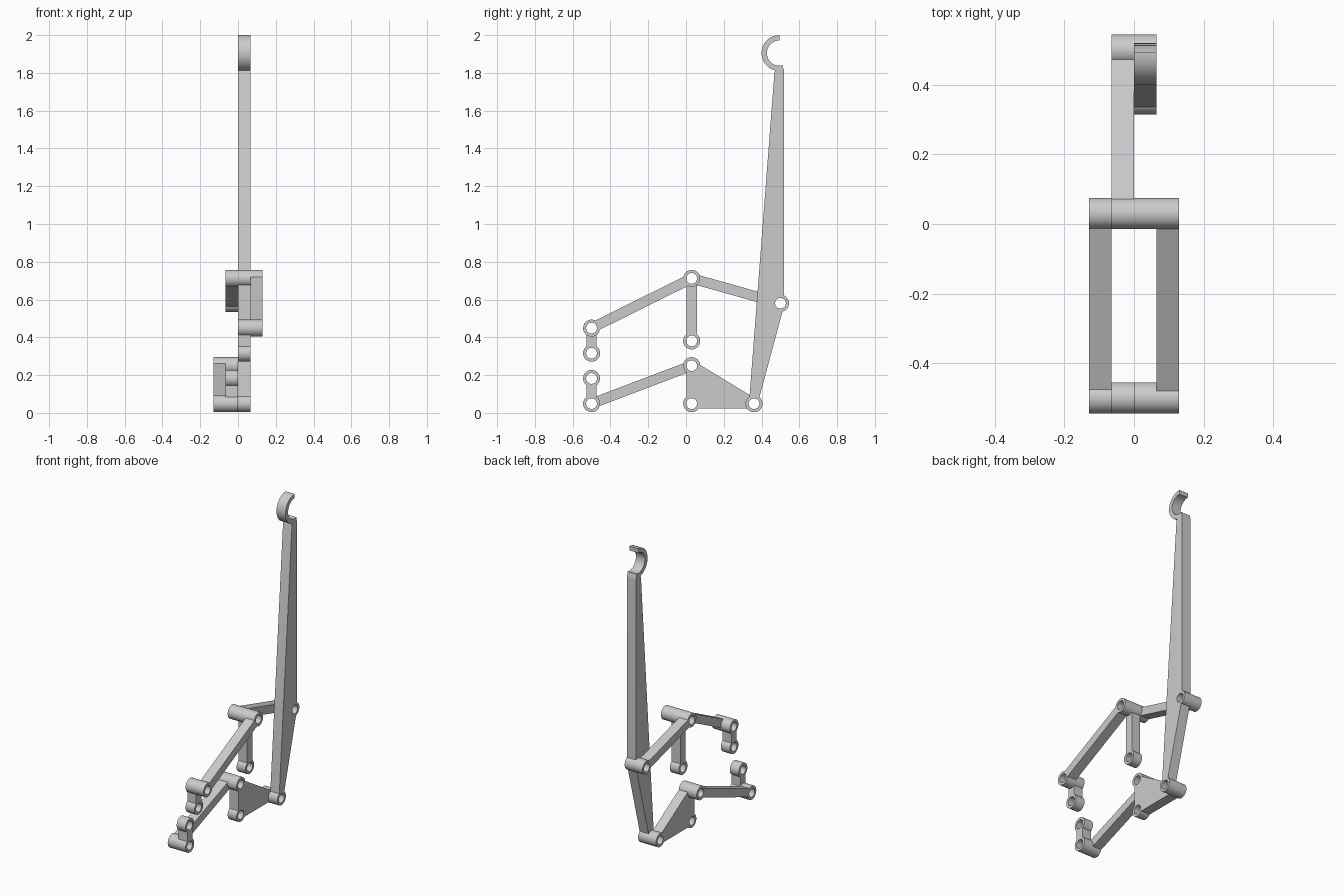
import bpy, bmesh
from math import sin, cos, asin, atan2, radians, tau
from mathutils import Vector

if "Cube" in bpy.data.objects:
    bpy.data.objects.remove(bpy.data.objects["Cube"])

T = 0.065                              # thickness of one layer
R_OUT, R_HOLE, R_CUT = 0.045, 0.0285, 0.038
W = 0.027                              # half width of a link

# pivot centres in (y, z)
PIVOTS = {
    "front_upper": (-0.5, 0.449), "front_upper_end": (-0.5, 0.316),
    "front_lower_end": (-0.5, 0.182), "front_lower": (-0.5, 0.049),
    "top": (0.03, 0.712), "hanger_end": (0.03, 0.381),
    "plate_top": (0.03, 0.25), "plate_corner": (0.03, 0.049),
    "lever_base": (0.36, 0.049), "lever_mid": (0.5, 0.58),
}
# first and last layer spanned by each bushing; layer 0 starts at x = 0
SPANS = {
    "front_upper": (0, 1), "front_upper_end": (0, 0),
    "front_lower_end": (-1, -1), "front_lower": (-2, -1),
    "top": (-1, 1), "hanger_end": (0, 0),
    "plate_top": (-2, -1), "plate_corner": (-1, -1),
    "lever_base": (-1, 0), "lever_mid": (-1, 0),
}


def finish(name, bm):
    bmesh.ops.recalc_face_normals(bm, faces=bm.faces[:])
    mesh = bpy.data.meshes.new(name)
    bm.to_mesh(mesh)
    bm.free()
    ob = bpy.data.objects.new(name, mesh)
    bpy.context.collection.objects.link(ob)
    bpy.ops.object.select_all(action='DESELECT')
    ob.select_set(True)
    bpy.context.view_layer.objects.active = ob
    bpy.ops.object.shade_smooth_by_angle(angle=radians(30))
    return ob


def arc(c, r, a0, a1, n):
    return [(c[0] + r * cos(a0 + (a1 - a0) * i / n),
             c[1] + r * sin(a0 + (a1 - a0) * i / n)) for i in range(n + 1)]


def extrude_profile(name, pts, layer):
    bm = bmesh.new()
    face = bm.faces.new([bm.verts.new((layer * T, y, z)) for y, z in pts])
    new = bmesh.ops.extrude_face_region(bm, geom=[face])["geom"]
    bmesh.ops.translate(bm, vec=(T, 0, 0),
                        verts=[v for v in new if isinstance(v, bmesh.types.BMVert)])
    # extruding keeps the start face, so the solid is closed
    finish(name, bm)


def bushing(name, c, first, last, n=40):
    x0, x1 = first * T, (last + 1) * T
    bm = bmesh.new()
    loops = [[bm.verts.new((x, y, z)) for y, z in arc(c, r, 0, tau, n)[:-1]]
             for x, r in ((x0, R_OUT), (x1, R_OUT), (x1, R_HOLE), (x0, R_HOLE))]
    for k in range(4):
        a, b = loops[k], loops[(k + 1) % 4]
        for i in range(n):
            j = (i + 1) % n
            bm.faces.new((a[i], a[j], b[j], b[i]))
    finish(name, bm)


def linkage(name, keys, layer):
    """Bar or plate between pivots (counter-clockwise), hollowed round each one."""
    P = [Vector(PIVOTS[k]) for k in keys]
    n, flare, pts = len(P), asin(W / R_CUT), []
    for i, p in enumerate(P):
        back, ahead = P[i - 1] - p, P[(i + 1) % n] - p
        a_back, a_ahead = atan2(back.y, back.x), atan2(ahead.y, ahead.x)
        inner = (a_back - a_ahead) % tau if n > 2 else 0
        pts += arc(p, R_CUT, a_ahead + inner + flare, a_ahead - flare, 10)
    extrude_profile(name, pts, layer)


# pivot bushings
for key, c in PIVOTS.items():
    bushing(key + "_bushing", c, *SPANS[key])

# links and triangular plate
linkage("upper_arm", ("front_upper", "top"), 1)
linkage("upper_jaw", ("front_upper", "front_upper_end"), 0)
linkage("hanger", ("top", "hanger_end"), 0)
linkage("connecting_rod", ("top", "lever_mid"), -1)
linkage("lower_arm", ("front_lower", "plate_top"), -2)
linkage("lower_jaw", ("front_lower", "front_lower_end"), -1)
linkage("base_plate", ("plate_corner", "lever_base", "plate_top"), -1)

# long hand lever with open hook at its top
hook = (0.495, 1.905)
lever = arc(PIVOTS["lever_base"], R_CUT, radians(130), radians(45), 8)
lever += arc(PIVOTS["lever_mid"], R_CUT, radians(290), radians(58), 20)
lever += [(0.52, 1.8), (0.519, 1.815), (0.514, 1.828)]
lever += arc(hook, 0.067, radians(286), radians(90), 32)
lever += arc(hook, 0.095, radians(90), radians(256), 32)
lever += [(0.468, 1.8)]
extrude_profile("lever", lever, 0)
